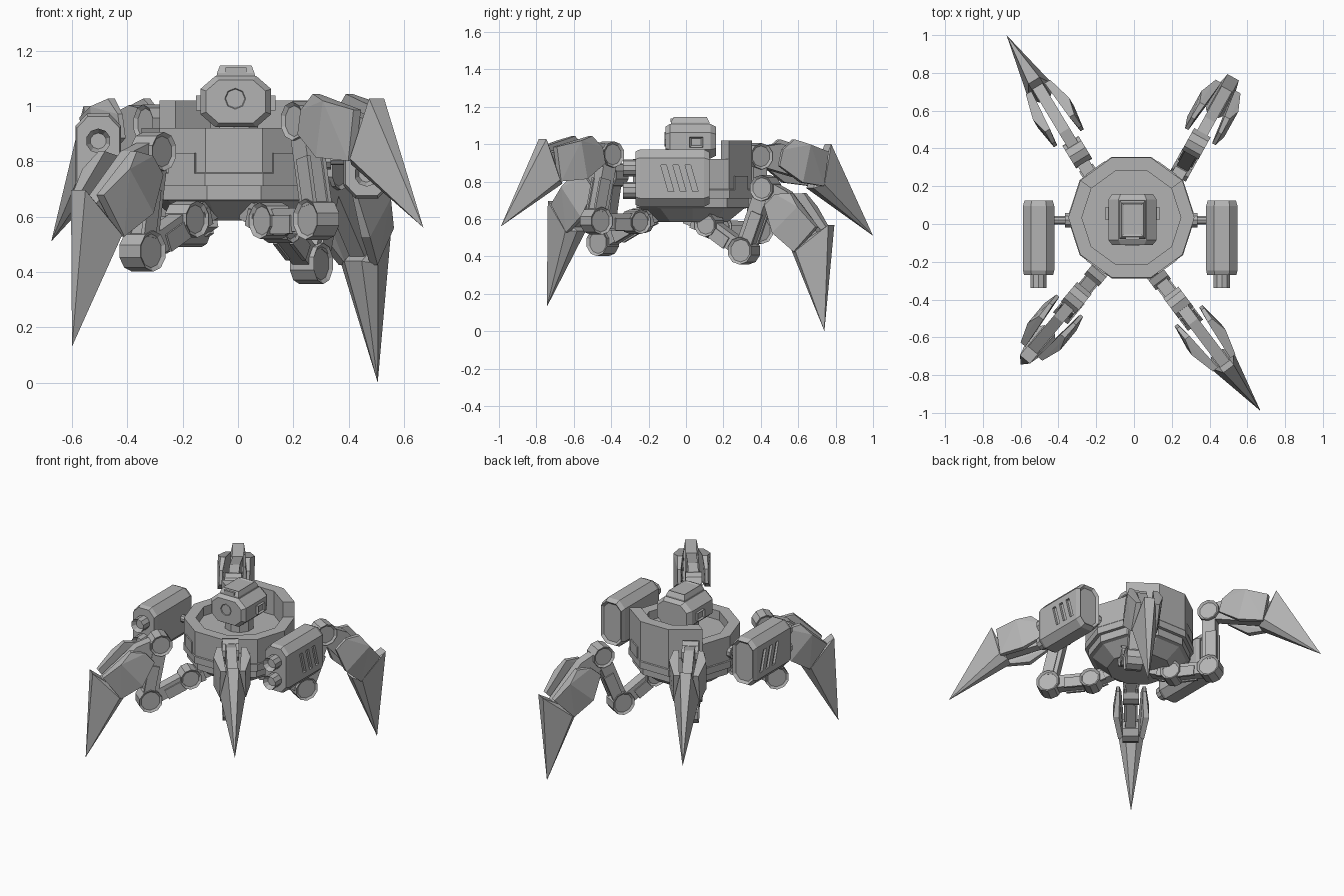
import bpy, bmesh, math
from mathutils import Matrix, Vector

if "Cube" in bpy.data.objects:
    bpy.data.objects.remove(bpy.data.objects["Cube"], do_unlink=True)

grey = bpy.data.materials.new("plain_grey")
grey.use_nodes = True
grey.diffuse_color = (0.45, 0.45, 0.45, 1)
grey.node_tree.nodes["Principled BSDF"].inputs["Base Color"].default_value = grey.diffuse_color

CX, CY = -0.014, 0.034        # centre of the hull


def finish(name, bm, matrix=None):
    bmesh.ops.recalc_face_normals(bm, faces=bm.faces)
    mesh = bpy.data.meshes.new(name)
    bm.to_mesh(mesh)
    bm.free()
    mesh.materials.append(grey)
    obj = bpy.data.objects.new(name, mesh)
    bpy.context.collection.objects.link(obj)
    if matrix:
        obj.matrix_world = matrix
    return obj


def recess(bm, direction, rim, depth):
    """Inset and sink the face that points along a direction."""
    bm.normal_update()
    d = Vector(direction)
    face = max(bm.faces, key=lambda f: f.normal.dot(d) + 0.01 * f.calc_area())
    bmesh.ops.inset_region(bm, faces=[face], thickness=rim, depth=-depth)


def hull_mesh(points):
    bm = bmesh.new()
    for p in points:
        bm.verts.new(p)
    bmesh.ops.convex_hull(bm, input=bm.verts)
    bmesh.ops.dissolve_limit(bm, angle_limit=0.02, verts=bm.verts, edges=bm.edges)
    bmesh.ops.recalc_face_normals(bm, faces=bm.faces)
    return bm


def hull(name, points, matrix=None):
    return finish(name, hull_mesh(points), matrix)


def box(name, lo, hi, matrix=None):
    return hull(name, [(x, y, z) for x in (lo[0], hi[0]) for y in (lo[1], hi[1])
                       for z in (lo[2], hi[2])], matrix)


def disc(name, centre, axis, radius, depth, sides=10, rim=0, sink=0.01):
    """Cylinder along an axis, with optional sunk caps."""
    bm = bmesh.new()
    bmesh.ops.create_cone(bm, cap_ends=True, segments=sides, radius1=radius,
                          radius2=radius, depth=depth)
    if rim:
        recess(bm, (0, 0, 1), rim, sink)
        recess(bm, (0, 0, -1), rim, sink)
    turn = Vector(axis).to_track_quat("Z", "Y").to_matrix().to_4x4()
    return finish(name, bm, Matrix.Translation(centre) @ turn)


def octagon(w, top, bottom, cut_x, cut_z):
    return [(s * x, z) for s in (-1, 1) for x, z in
            ((w - cut_x, top), (w, top - cut_z), (w, bottom + cut_z), (w - cut_x, bottom))]


def sections(profile, stations, mid):
    """Points of an (x, z) profile repeated and scaled along y."""
    return [(x * s, y, mid + (z - mid) * s) for y, s in stations for x, z in profile]


# Hull: ten-sided lathe with a sunk deck and a raised rear wall
profile = [(0.2, 0.585), (0.29, 0.655), (0.315, 0.66), (0.315, 0.71), (0.338, 0.71),
           (0.338, 0.755), (0.334, 0.76), (0.334, 0.92), (0.262, 0.92), (0.262, 0.86)]
bm = bmesh.new()
rings = [[bm.verts.new((r * math.cos(math.tau * i / 10), r * math.sin(math.tau * i / 10), z))
          for i in range(10)] for r, z in profile]
for low, high in zip(rings, rings[1:]):
    for i in range(10):
        j = (i + 1) % 10
        bm.faces.new((low[i], low[j], high[j], high[i]))
bm.faces.new(rings[0])
bm.faces.new(rings[-1])
bmesh.ops.recalc_face_normals(bm, faces=bm.faces)
rear = [f for f in bm.faces if f.normal.z > 0.9 and f.calc_center_median().z > 0.91
        and f.calc_center_median().y > 0.1]
raised = bmesh.ops.extrude_face_region(bm, geom=rear)["geom"]
bmesh.ops.delete(bm, geom=rear, context="FACES")
bmesh.ops.translate(bm, vec=(0, 0, 0.1), verts=[v for v in raised if isinstance(v, bmesh.types.BMVert)])
finish("hull", bm, Matrix.Translation((CX, CY, 0)))

# Socket plates on the diagonal hull faces
for a in (54, 126, 234, 306):
    spin = Matrix.Translation((CX, CY, 0)) @ Matrix.Rotation(math.radians(a), 4, "Z")
    box("socket_plate", (0.3, -0.06, 0.755), (0.325, 0.06, 0.83), spin)

# Head turret
head_at = Matrix.Translation((-0.008, 0, -0.002))
head = octagon(0.128, 1.11, 0.925, 0.054, 0.047)
hull("head", sections(head, ((-0.11, 0.84), (-0.085, 1), (0.13, 1), (0.16, 0.84)), 1.018), head_at)
disc("neck", (CX, CY, 0.89), (0, 0, 1), 0.09, 0.1)
cap = [(sx * x, y, z) for sx in (-1, 1) for x, y, z in
       ((0.07, -0.08, 1.105), (0.07, 0.125, 1.105), (0.068, -0.08, 1.12), (0.068, 0.125, 1.12),
        (0.057, -0.065, 1.148), (0.057, 0.11, 1.148))]
bm = hull_mesh(cap)
recess(bm, (0, 0, 1), 0.015, 0.006)
finish("head_cap", bm, head_at)
box("cap_window", (-0.038, -0.083, 1.12), (0.038, -0.06, 1.14), head_at)
disc("eye", (-0.01, -0.107, 1.026), (0, 1, 0), 0.038, 0.014, 8, 0.005, 0.006)
for s in (-1, 1):
    bm = hull_mesh([(s * x, y, z) for x in (0.11, 0.144) for y in (0.02, 0.09)
                    for z in (0.985, 1.04)])
    recess(bm, (s, 0, 0), 0.012, 0.01)
    finish("head_ear", bm, head_at)

# Side cannons, with slanted vents cut into the outer faces
pod = octagon(0.083, 0.972, 0.665, 0.042, 0.045)
for s in (-1, 1):
    at = Matrix.Translation((-0.02 + s * 0.485, 0, 0))
    bm = hull_mesh(sections(pod, ((-0.27, 0.93), (-0.245, 1), (0.095, 1), (0.125, 0.9)), 0.818))
    recess(bm, (0, 1, 0), 0.016, 0.015)
    cannon = finish("cannon_pod", bm, at)
    for z in (0.873, 0.753):
        disc("cannon_barrel", (-0.02 + s * 0.485, -0.288, z), (0, 1, 0), 0.045, 0.1, 10, 0.016, 0.03)
    for y in (-0.1, -0.035, 0.03):
        slot = hull("vent_cutter", [(s * x, y + dy + k * 0.02, 0.818 - k * 0.07) for x in (0.068, 0.1)
                                    for dy in (-0.015, 0.015) for k in (-1, 1)], at)
        slot.hide_render = slot.hide_viewport = True
        cut = cannon.modifiers.new("vent", "BOOLEAN")
        cut.operation, cut.solver, cut.object = "DIFFERENCE", "EXACT", slot
    disc("cannon_axle", (CX + s * 0.36, 0.02, 0.81), (1, 0, 0), 0.024, 0.17)
    disc("axle_collar", (CX + s * 0.33, 0.02, 0.81), (1, 0, 0), 0.04, 0.04)


def plane_frame(origin, heading, a_axis):
    """Frame with x along a_axis and y across the leg."""
    n = Vector((-math.sin(heading), math.cos(heading), 0))
    a = a_axis.normalized()
    return Matrix.Translation(origin) @ Matrix((a, n, a.cross(n))).transposed().to_4x4()


def link(name, p, q, heading, width, height):
    frame = plane_frame(p, heading, q - p)
    length = (q - p).length
    box(name, (0, -width, -height), (length, width, height), frame)
    # raised outer rails along the link
    for s in (-1, 1):
        box(name + "_rail", (0.05, s * width - 0.008, -height - 0.008),
            (length * 0.62, s * width + 0.008, height * 0.4), frame)


# Foreleg side outlines; fins also carry their outer offset and thickness
beam_side = [(-0.02, -0.04), (-0.02, 0.045), (0.08, 0.125), (0.36, 0.2), (0.42, 0.07), (0.06, -0.035)]
fin_side = [(0.075, 0.085, 0.092, 0.02), (0.11, 0.17, 0.09, 0.03), (0.2, 0.19, 0.112, 0.036),
            (0.335, 0.225, 0.075, 0.034), (0.4, 0.05, 0.08, 0.03), (0.26, -0.01, 0.112, 0.036),
            (0.1, 0.0, 0.092, 0.02)]


def leg(side, hip, elbow, knee, foot):
    hip, elbow, knee, foot = map(Vector, (hip, elbow, knee, foot))
    out = foot - knee
    heading = math.atan2(out.y, out.x)
    across = (-math.sin(heading), math.cos(heading), 0)
    inner = hip - Vector((math.cos(heading), math.sin(heading), -0.35)) * 0.13
    link(side + "_hip_mount", inner, hip, heading, 0.035, 0.04)
    link(side + "_lower_link", hip, elbow, heading, 0.034, 0.042)
    link(side + "_upper_link", elbow, knee, heading, 0.034, 0.042)
    for part, p, r in (("hip", hip, 0.066), ("elbow", elbow, 0.074), ("knee", knee, 0.07)):
        disc(side + "_" + part + "_joint", p, across, r, 0.1, 10, 0.014, 0.01)
    # armoured foreleg, modelled in the frame that points from knee to foot
    frame = plane_frame(knee, heading, out)
    hull(side + "_foreleg", [(a, n, b) for a, b in beam_side for n in (-0.031, 0.031)], frame)
    for s in (-1, 1):
        hull(side + "_foreleg_fin", [(a, s * (n - t), b) for a, b, n, thick in fin_side
                                     for t in (0, thick)], frame)
    claw = [(a, s * n, b) for s in (-1, 1) for a, n, b in
            ((0.35, 0.034, 0.28), (0.365, 0.042, 0.17), (0.40, 0.076, 0.06), (0.37, 0.036, 0.02))]
    hull(side + "_claw", claw + [(out.length, 0, 0)], frame)


leg("front_right", (-0.185, -0.25, 0.59), (-0.345, -0.445, 0.475), (-0.305, -0.39, 0.835), (-0.6, -0.744, 0.13))
leg("front_left", (0.118, -0.27, 0.585), (0.283, -0.48, 0.59), (0.235, -0.415, 0.945), (0.67, -0.99, 0.56))
leg("back_left", (0.155, 0.125, 0.57), (0.265, 0.31, 0.43), (0.33, 0.425, 0.765), (0.505, 0.74, 0.0))
leg("back_right", (-0.175, 0.165, 0.555), (-0.30, 0.38, 0.54), (-0.30, 0.38, 0.935), (-0.675, 1.0, 0.51))
